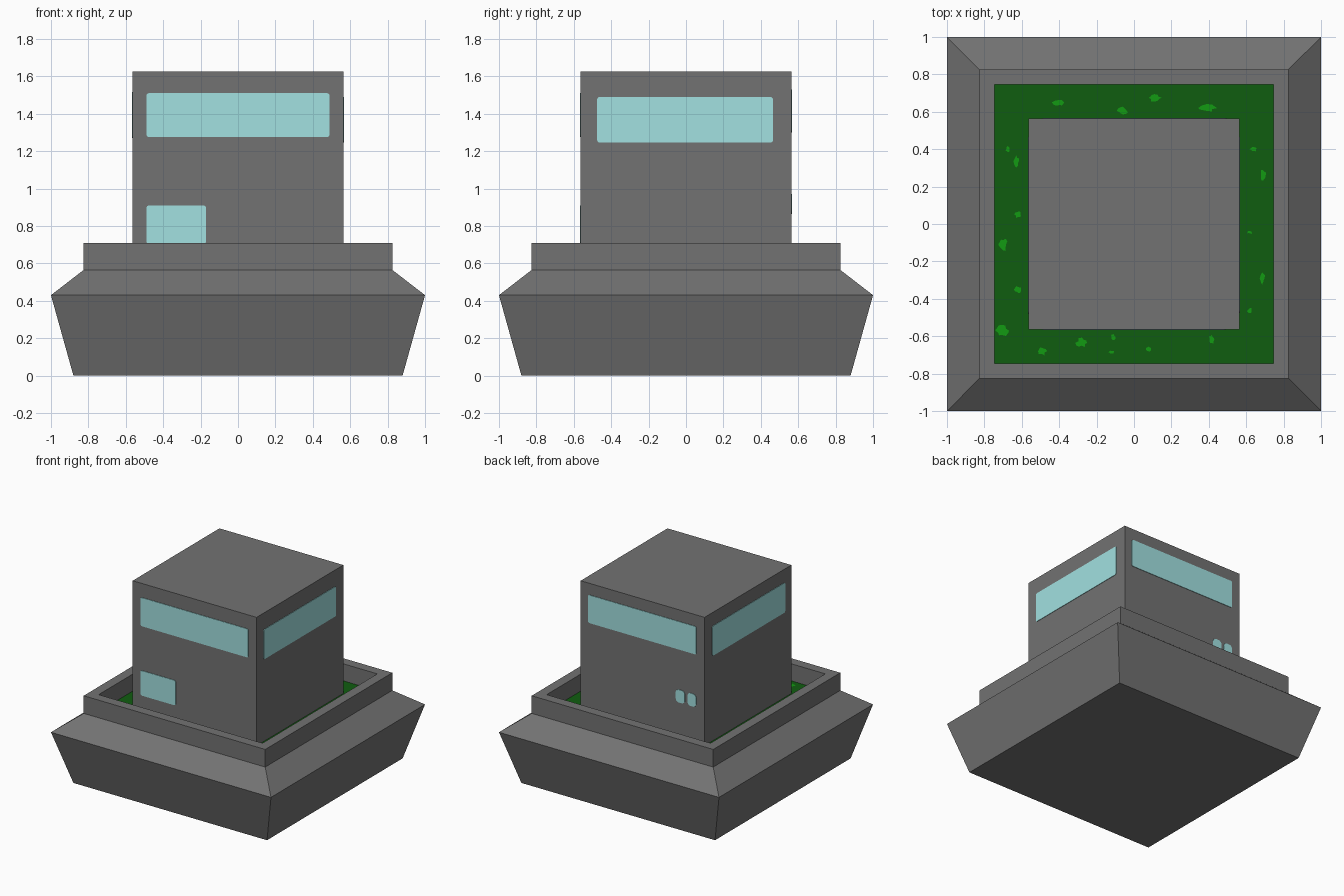
import bpy, bmesh, math, random
from mathutils import Vector, Matrix

if "Cube" in bpy.data.objects:
    bpy.data.objects.remove(bpy.data.objects["Cube"])

random.seed(4)


def material(name, rgb):
    m = bpy.data.materials.new(name)
    m.diffuse_color = (*rgb, 1)
    m.use_nodes = True
    m.node_tree.nodes["Principled BSDF"].inputs["Base Color"].default_value = m.diffuse_color
    return m


grey = material("concrete grey", (0.17, 0.17, 0.17))
glass = material("pale cyan glass", (0.36, 0.75, 0.75))
grass = material("dark green grass", (0.005, 0.11, 0.005))
tuft = material("bright green tuft", (0.006, 0.33, 0.006))


def finish(bm, name, mats):
    mesh = bpy.data.meshes.new(name)
    bm.to_mesh(mesh)
    bm.free()
    for m in mats:
        mesh.materials.append(m)
    ob = bpy.data.objects.new(name, mesh)
    bpy.context.collection.objects.link(ob)
    return ob


def square_loft(name, profile, mats, grass_step=None, cap_bottom=True, cap_top=True):
    """Stack of square rings given as (half width, height)."""
    bm = bmesh.new()
    rings = [[bm.verts.new((sx * h, sy * h, z))
              for sx, sy in ((-1, -1), (1, -1), (1, 1), (-1, 1))] for h, z in profile]
    for k in range(len(rings) - 1):
        a, b = rings[k], rings[k + 1]
        for i in range(4):
            j = (i + 1) % 4
            f = bm.faces.new((a[i], a[j], b[j], b[i]))
            f.material_index = 1 if k == grass_step else 0
    if cap_bottom:
        bm.faces.new(rings[0][::-1])
    if cap_top:
        bm.faces.new(rings[-1])
    return finish(bm, name, mats)


# Flared base with raised rim and grass-filled trough
FLOOR, T = 0.57, 0.563
square_loft("planter_base",
            [(0.88, 0), (1.0, 0.43), (0.825, 0.565), (0.825, 0.71),
             (0.745, 0.71), (0.745, FLOOR), (T, FLOOR)],
            [grey, grass], grass_step=5, cap_top=False)

# Square tower
square_loft("tower", [(T, FLOOR), (T, 1.625)], [grey], cap_bottom=False)


# Rounded window plates; side counts quarter turns from the front
def window(name, side, u0, u1, z0, z1, r=0.015):
    bm = bmesh.new()
    pts = []
    corners = ((u1 - r, z1 - r), (u0 + r, z1 - r), (u0 + r, z0 + r), (u1 - r, z0 + r))
    for c, (u, z) in enumerate(corners):
        for s in range(5):
            a = math.radians(90 * c + 22.5 * s)
            pts.append((u + r * math.cos(a), -T - 0.004, z + r * math.sin(a)))
    front = [bm.verts.new(p) for p in pts]
    back = [bm.verts.new((p[0], -T + 0.002, p[2])) for p in pts]
    bm.faces.new(front)
    bm.faces.new(back[::-1])
    for i in range(len(pts)):
        j = (i + 1) % len(pts)
        bm.faces.new((front[i], back[i], back[j], front[j]))
    bm.transform(Matrix.Rotation(side * math.pi / 2, 4, 'Z'))
    bmesh.ops.recalc_face_normals(bm, faces=bm.faces)
    finish(bm, name, [glass])


window("front_window", 0, -0.49, 0.49, 1.275, 1.51)
window("front_low_window", 0, -0.49, -0.17, 0.705, 0.91)
window("right_window", 1, -0.475, 0.465, 1.245, 1.49)
window("back_window", 2, -0.495, 0.49, 1.30, 1.53)
window("back_small_window_a", 2, 0.303, 0.385, 0.865, 0.97, 0.028)
window("back_small_window_b", 2, 0.41, 0.488, 0.865, 0.97, 0.028)
window("left_window", 3, -0.465, 0.48, 1.27, 1.515)

# Irregular bright tufts lying on the grass: x, y, half length, half width
spots = [(-.40, .65, .035, .02), (-.06, .605, .03, .02), (.11, .675, .035, .02),
         (.39, .62, .05, .02), (.64, .40, .02, .014), (.69, .26, .018, .03),
         (.62, -.045, .013, .008), (.685, -.29, .016, .03), (.62, -.465, .015, .018),
         (.415, -.615, .015, .025), (.08, -.67, .015, .018), (-.12, -.685, .015, .009),
         (-.11, -.605, .014, .015), (-.28, -.635, .03, .025), (-.49, -.68, .022, .025),
         (-.705, -.57, .035, .03), (-.62, -.35, .02, .022), (-.70, -.11, .025, .035),
         (-.62, .05, .018, .018), (-.63, .335, .017, .03), (-.675, .40, .012, .016)]
bm = bmesh.new()
for x, y, rx, ry in spots:
    ring = []
    for i in range(12):
        a = i * math.tau / 12
        k = random.uniform(0.6, 1.15)
        px = max(-0.744, min(0.744, x + k * rx * math.cos(a)))
        py = max(-0.744, min(0.744, y + k * ry * math.sin(a)))
        ring.append(bm.verts.new((px, py, FLOOR + 0.004)))
    bm.faces.new(ring)
finish(bm, "grass_tufts", [tuft])
